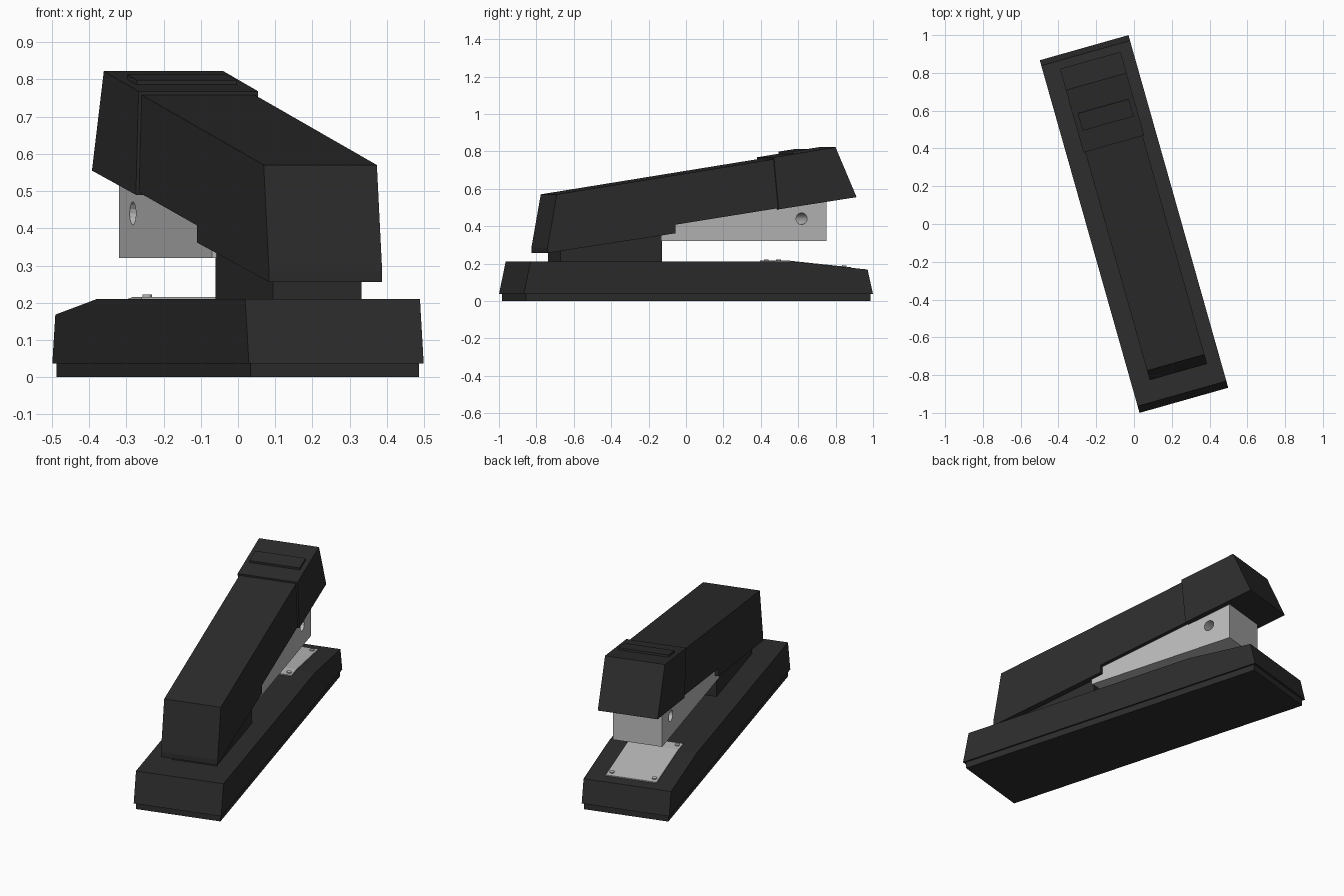
import bpy, bmesh, math
from mathutils import Matrix

if "Cube" in bpy.data.objects:
    bpy.data.objects.remove(bpy.data.objects["Cube"])

TURN = Matrix.Rotation(math.radians(15.8), 4, 'Z')   # whole stapler is turned on the table


def material(name, value):
    m = bpy.data.materials.new(name)
    m.diffuse_color = (value, value, value, 1)
    m.use_nodes = True
    m.node_tree.nodes["Principled BSDF"].inputs["Base Color"].default_value = m.diffuse_color
    return m


BLACK = material("black_plastic", 0.026)
STEEL = material("steel", 0.5)


def finish(name, bm, mat):
    bmesh.ops.recalc_face_normals(bm, faces=bm.faces)
    mesh = bpy.data.meshes.new(name)
    bm.to_mesh(mesh)
    bm.free()
    mesh.materials.append(mat)
    ob = bpy.data.objects.new(name, mesh)
    bpy.context.collection.objects.link(ob)
    ob.matrix_world = TURN
    return ob


def prism(name, profile, half, mat, mid=0.013):
    """Side profile of (length, height) points, extruded across the width."""
    bm = bmesh.new()
    face = bm.faces.new([bm.verts.new((mid - half, y, z)) for y, z in profile])
    ext = bmesh.ops.extrude_face_region(bm, geom=[face])
    verts = [g for g in ext["geom"] if isinstance(g, bmesh.types.BMVert)]
    bmesh.ops.translate(bm, verts=verts, vec=(2 * half, 0, 0))
    return finish(name, bm, mat)


def cylinder(name, radius, depth, place, mat, sides=16):
    bm = bmesh.new()
    bmesh.ops.create_cone(bm, cap_ends=True, segments=sides, radius1=radius,
                          radius2=radius, depth=depth, matrix=place)
    return finish(name, bm, mat)


# base: rubber foot and sloped body
prism("base_foot", [(-0.956, 0), (0.958, 0), (0.958, 0.04), (-0.956, 0.04)], 0.235, BLACK, 0)
prism("base_body", [(-0.97, 0.037), (0.97, 0.037), (0.94, 0.168), (0.53, 0.21), (-0.933, 0.21)],
      0.244, BLACK, 0)

# anvil plate bent over the base slope, with four rivets
prism("anvil_plate", [(0.45, 0.205), (0.53, 0.205), (0.88, 0.169), (0.88, 0.180),
                      (0.53, 0.216), (0.45, 0.216)], 0.142, STEEL, 0)
slope = math.atan2(0.036, 0.35)
for i, (y, z, tilt) in enumerate([(0.48, 0.217, 0), (0.845, 0.185, -slope)]):
    for side in (-1, 1):
        place = Matrix.Translation((side * 0.118, y, z)) @ Matrix.Rotation(tilt, 4, 'X')
        cylinder(f"rivet_{i}_{'left' if side < 0 else 'right'}", 0.013, 0.01, place, STEEL, 12)

# hinge post
prism("hinge_post", [(-0.736, 0.2), (-0.172, 0.2), (-0.172, 0.42), (-0.736, 0.42)], 0.124, BLACK)

# upper arm with stepped underside
prism("arm", [(-0.818, 0.256), (-0.106, 0.362), (-0.106, 0.408), (0.47, 0.497),
              (0.47, 0.763), (-0.766, 0.57), (-0.818, 0.285)], 0.158, BLACK)

# nose cap and its raised thumb pad
prism("nose_cap", [(0.464, 0.49), (0.897, 0.555), (0.78, 0.822), (0.437, 0.768)], 0.167, BLACK)
prism("thumb_pad", [(0.551, 0.775), (0.646, 0.79), (0.644, 0.813), (0.549, 0.798)], 0.14, BLACK)

# staple magazine with a cross hole
magazine = prism("magazine", [(-0.18, 0.32), (0.737, 0.32), (0.737, 0.57), (-0.18, 0.40)],
                 0.137, STEEL)
cutter = cylinder("hole_cutter", 0.031, 0.5, Matrix.Translation((0.013, 0.6, 0.44))
                  @ Matrix.Rotation(math.pi / 2, 4, 'Y'), STEEL)
cutter.hide_render = True
cutter.hide_viewport = True
cut = magazine.modifiers.new("cross_hole", 'BOOLEAN')
cut.operation = 'DIFFERENCE'
cut.object = cutter
